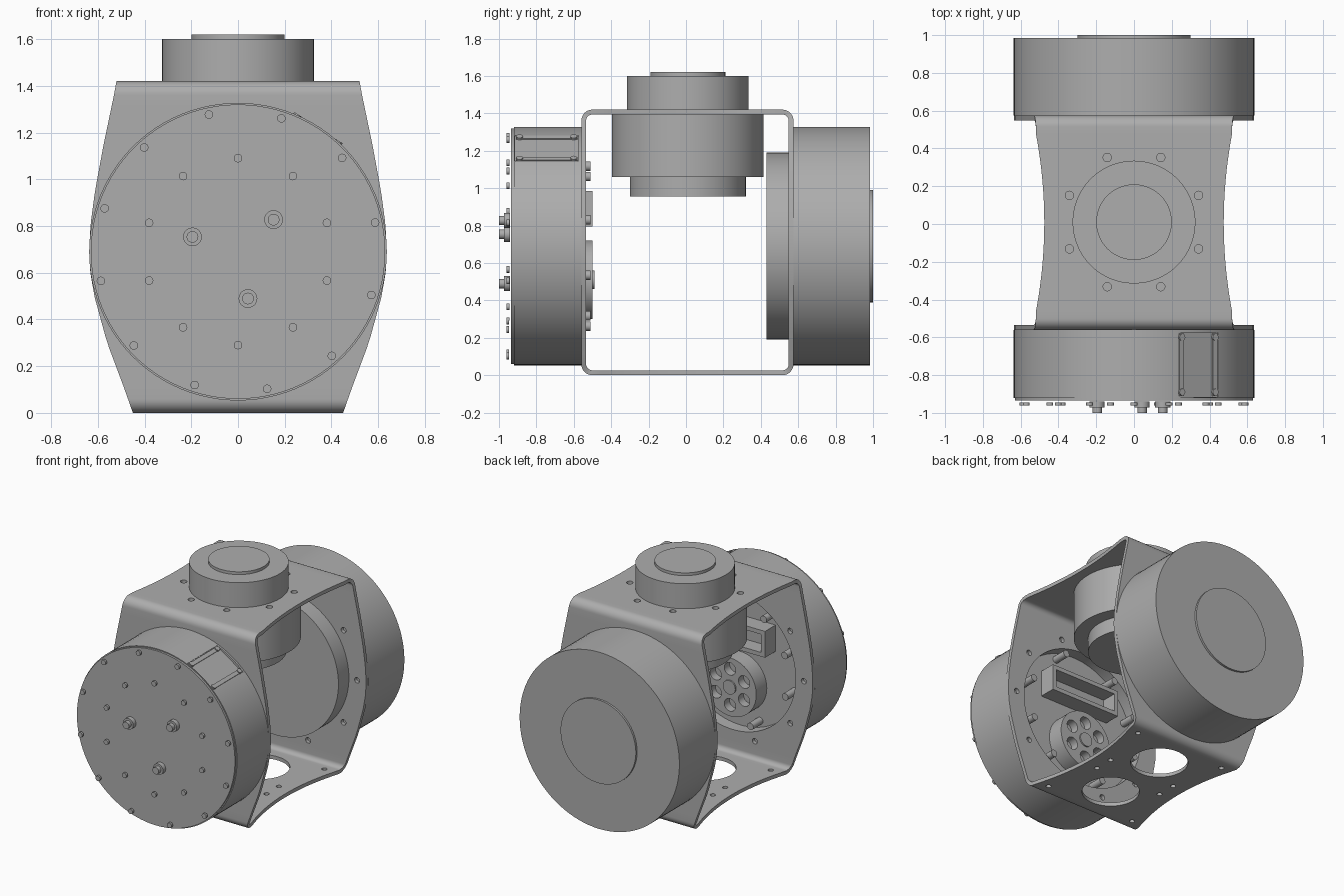
import bpy, bmesh, math
from mathutils import Matrix, Vector

cube = bpy.data.objects.get("Cube")
if cube:
    bpy.data.objects.remove(cube, do_unlink=True)

grey = bpy.data.materials.new("plain grey")
grey.use_nodes = True
GREY = (0.42, 0.42, 0.42, 1)
grey.diffuse_color = GREY
grey.node_tree.nodes["Principled BSDF"].inputs["Base Color"].default_value = GREY

MID = 0.69                                     # height of the horizontal shaft
FRONT = Matrix.Translation((0, 0, MID)) @ Matrix.Rotation(math.pi / 2, 4, 'X')
UP = Matrix.Translation((0, 0.01, 0))


def finish(name, bm, frame=Matrix()):
    bmesh.ops.remove_doubles(bm, verts=bm.verts, dist=1e-5)
    bmesh.ops.recalc_face_normals(bm, faces=bm.faces)
    bm.transform(frame)
    mesh = bpy.data.meshes.new(name)
    bm.to_mesh(mesh)
    bm.free()
    mesh.materials.append(grey)
    obj = bpy.data.objects.new(name, mesh)
    bpy.context.collection.objects.link(obj)
    return obj


def lathe(name, profile, frame, steps=96):
    """Turn (radius, height) points about local z."""
    bm = bmesh.new()
    vs = [bm.verts.new((r, 0, h)) for r, h in profile]
    es = [bm.edges.new(p) for p in zip(vs, vs[1:])]
    bmesh.ops.spin(bm, geom=vs + es, axis=(0, 0, 1), cent=(0, 0, 0),
                   steps=steps, angle=math.tau)
    bmesh.ops.dissolve_degenerate(bm, dist=1e-6, edges=bm.edges)
    return finish(name, bm, frame)


def stepped(name, steps, frame):
    """Stack of cylinders given as (radius, start, end)."""
    profile = [(0, steps[0][1])]
    for r, a, b in steps:
        profile += [(r, a), (r, b)]
    return lathe(name, profile + [(0, steps[-1][2])], frame)


def pegs(bm, spots, r, a, b, frame=Matrix(), n=20):
    """Add cylinders at (x, y) spots between heights a and b."""
    for x, y in spots:
        at = frame @ Matrix.Translation((x, y, (a + b) / 2))
        bmesh.ops.create_cone(bm, cap_ends=True, segments=n, radius1=r, radius2=r,
                              depth=b - a, matrix=at)


def block(bm, x, y, w, d, a, b, frame=Matrix()):
    at = frame @ Matrix.Translation((x, y, (a + b) / 2)) @ Matrix.Diagonal((w, d, b - a, 1))
    bmesh.ops.create_cube(bm, size=1, matrix=at)


def ring(r, count, start):
    angles = [math.radians(start + 360 * i / count) for i in range(count)]
    return [(r * math.cos(t), r * math.sin(t)) for t in angles]


def carve(obj, bm, frame=Matrix()):
    cutter = finish("cutter", bm, frame)
    cutter.hide_render = True
    mod = obj.modifiers.new("carve", 'BOOLEAN')
    mod.operation, mod.solver, mod.object = 'DIFFERENCE', 'EXACT', cutter
    bpy.context.view_layer.objects.active = obj
    bpy.ops.object.modifier_apply(modifier=mod.name)
    bpy.data.objects.remove(cutter, do_unlink=True)


# Bracket: a rounded sheet loop whose width changes along the way
Y0, Y1, TOP, BEND, SHEET = -0.56, 0.575, 1.42, 0.06, 0.026
WALL = [(0, 0.45), (0.1, 0.485), (0.3, 0.56), (0.5, 0.615), (0.6, 0.632), (0.69, 0.637),
        (0.8, 0.632), (0.95, 0.612), (1.15, 0.575), (1.35, 0.533), (1.42, 0.52)]


def half_width(y, z, on_wall):
    if on_wall:
        for (a, wa), (b, wb) in zip(WALL, WALL[1:]):
            if z <= b + 1e-6:
                return wa + (wb - wa) * (z - a) / (b - a)
    s = min(1, ((y - 0.0075) / 0.5) ** 2)
    return 0.475 + 0.05 * s if z > 1 else 0.37 + 0.08 * s


path = []
corners = [(Y1 - BEND, BEND, -90), (Y1 - BEND, TOP - BEND, 0),
           (Y0 + BEND, TOP - BEND, 90), (Y0 + BEND, BEND, 180)]
for i, (cy, cz, start) in enumerate(corners):
    for k in range(9):
        t = math.radians(start + 90 * k / 8)
        n = Vector((0, math.cos(t), math.sin(t)))
        path.append((Vector((0, cy, cz)) + n * BEND, n, True))
    ny, nz, _ = corners[(i + 1) % 4]
    p = path[-1][0]
    q = Vector((0, ny, nz)) + n * BEND
    for k in range(1, 24):
        path.append((p.lerp(q, k / 24), n, i % 2 == 0))

bm = bmesh.new()
sections = []
for p, n, on_wall in path:
    w = Vector((half_width(p.y, p.z, on_wall), 0, 0))
    inner = p - n * SHEET
    sections.append([bm.verts.new(v) for v in (p + w, p - w, inner - w, inner + w)])
for a, b in zip(sections, sections[1:] + sections[:1]):
    for k in range(4):
        m = (k + 1) % 4
        bm.faces.new((a[k], a[m], b[m], b[k]))
bracket = finish("bracket", bm)

bm = bmesh.new()
pegs(bm, [(0, 0)], 0.5, 0.5, 0.6, FRONT, 96)                     # motor opening
pegs(bm, ring(0.565, 10, 0), 0.02, -0.65, 0.65, FRONT)           # wall screw holes
pegs(bm, ring(0.37, 8, 22.5), 0.022, 1.35, 1.45, UP)             # top screw holes
pegs(bm, [(0, -0.25), (0, 0.25)], 0.19, -0.05, 0.1, UP, 64)      # floor openings
pegs(bm, [(sx * x, sy * y) for x, y in ((0.36, 0.46), (0.27, 0.07)) for sx in (-1, 1)
          for sy in (-1, 1)], 0.018, -0.05, 0.1, UP)
carve(bracket, bm)

# Top motor and rear motor
stepped("top_motor", [(0.31, 0.955, 1.06), (0.405, 1.06, 1.396), (0.325, 1.396, 1.6),
                      (0.2, 1.6, 1.62)], UP)
stepped("rear_motor", [(0.3, -1.0, -0.985), (0.637, -0.985, -0.575),
                       (0.5, -0.575, -0.43)], FRONT)

# Front housing with an open back, a groove and a flat for the connector strip
housing = lathe("front_housing", [(0, 0.62), (0.5, 0.62), (0.5, 0.56), (0.637, 0.56),
                                  (0.637, 0.92), (0.63, 0.92), (0.63, 0.935), (0, 0.935)], FRONT)
TILT = FRONT @ Matrix.Rotation(math.radians(-33), 4, 'Z')        # local y points out
bm = bmesh.new()
block(bm, 0, 0.67, 0.25, 0.1, 0.575, 0.915, TILT)
carve(housing, bm)
bm = bmesh.new()
for x in (-0.105, 0.105):
    block(bm, x, 0.618, 0.028, 0.018, 0.58, 0.91, TILT)
    for h in (0.6, 0.89):
        knob = TILT @ Matrix.Translation((x, 0.625, h)) @ Matrix.Rotation(math.pi / 2, 4, 'X')
        pegs(bm, [(0, 0)], 0.018, -0.008, 0.008, knob, 16)
finish("connector_strips", bm)

# Front cover: raised hub, sunken centre, shallow pockets and screws
cover = lathe("front_cover", [(0, 0.945), (0.08, 0.945), (0.08, 0.938), (0.145, 0.938),
                              (0.145, 0.968), (0.305, 0.968), (0.305, 0.955), (0.314, 0.955),
                              (0.314, 0.963), (0.632, 0.963), (0.637, 0.958), (0.637, 0.928),
                              (0, 0.928)], FRONT)
bm = bmesh.new()
pegs(bm, ring(0.565, 10, 0), 0.02, 0.945, 1)
pegs(bm, ring(0.6, 12, 12) + ring(0.4, 10, 18), 0.028, 0.952, 1)
pegs(bm, ring(0.19, 12, 12), 0.026, 0.94, 1)
notch = [(0.408, 11.3), (0.413, 7.5), (0.44, 6.5), (0.46, 3)]
arc = [(0.54, a) for a in (-12.5, -8, -4, 0, 4, 8, 12.5)]
outline = arc + notch + [(r, -a) for r, a in reversed(notch)]
for i in range(10):
    low, high = [], []
    for r, a in outline:
        t = math.radians(18 + 36 * i + a)
        for row, h in ((low, 0.959), (high, 0.99)):
            row.append(bm.verts.new((r * math.cos(t), r * math.sin(t), h)))
    bm.faces.new(low)
    bm.faces.new(high)
    for k in range(len(low)):
        bm.faces.new((low[k - 1], low[k], high[k], high[k - 1]))
carve(cover, bm, FRONT)

bm = bmesh.new()
pegs(bm, ring(0.6, 12, 12) + ring(0.4, 10, 18), 0.018, 0.945, 0.961)
finish("cover_screws", bm, FRONT)
bm = bmesh.new()
pegs(bm, ring(0.205, 3, 42), 0.04, 0.94, 0.972)
pegs(bm, ring(0.205, 3, 42), 0.025, 0.94, 1.0)
finish("hub_pins", bm, FRONT)

# Parts inside the open back of the front housing
gear = stepped("inner_gear_plate", [(0.21, 0.5, 0.63)], FRONT @ Matrix.Translation((0, -0.18, 0)))
bm = bmesh.new()
pegs(bm, ring(0.13, 6, 30), 0.045, 0.45, 0.56, Matrix.Translation((0, -0.18, 0)), 32)
carve(gear, bm, FRONT)
bm = bmesh.new()
pegs(bm, [(0, -0.18)], 0.05, 0.49, 0.55, n=32)
pegs(bm, ring(0.455, 2, 18) + ring(0.455, 4, 70) + ring(0.455, 2, 125), 0.025, 0.51, 0.63)
finish("inner_posts", bm, FRONT)
frame = bmesh.new()
block(frame, 0, 0.2, 0.56, 0.19, 0.5, 0.63)
rib = finish("inner_rib", frame, FRONT)
bm = bmesh.new()
block(bm, 0, 0.2, 0.5, 0.13, 0.4, 0.61)
carve(rib, bm, FRONT)

# Smooth round sides, crisp edges
bpy.ops.object.select_all(action='DESELECT')
for obj in bpy.context.collection.objects:
    if obj.type == 'MESH' and grey.name in obj.data.materials:
        obj.select_set(True)
        bpy.context.view_layer.objects.active = obj
bpy.ops.object.shade_smooth_by_angle(angle=math.radians(30))
